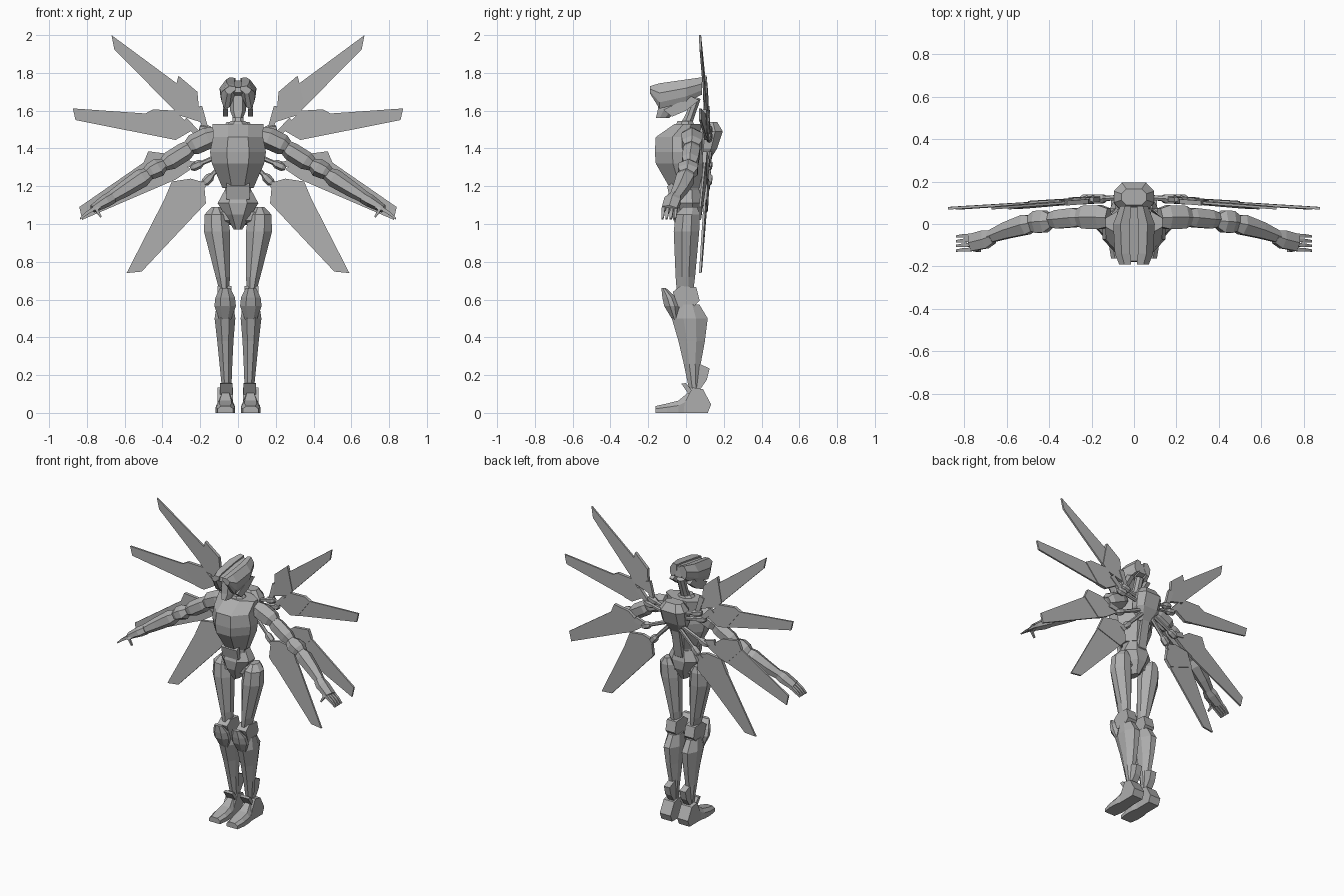
import bpy, bmesh, math
from mathutils import Vector

grey = bpy.data.materials.new("plain grey")
grey.diffuse_color = (0.42, 0.42, 0.42, 1)


def loft(name, rings, mirror=False):
    """Skin a stack of equal-length point rings, cap the ends, optionally mirror in x."""
    bm = bmesh.new()
    rows = [[bm.verts.new(p) for p in r] for r in rings]
    n = len(rows[0])
    for a, b in zip(rows, rows[1:]):
        for i in range(n):
            j = (i + 1) % n
            bm.faces.new((a[i], a[j], b[j], b[i]))
    bm.faces.new(rows[0])
    bm.faces.new(rows[-1])
    bmesh.ops.recalc_face_normals(bm, faces=bm.faces)
    me = bpy.data.meshes.new(name)
    bm.to_mesh(me)
    bm.free()
    me.materials.append(grey)
    ob = bpy.data.objects.new(name, me)
    bpy.context.collection.objects.link(ob)
    if mirror:
        m = ob.modifiers.new("mirror", 'MIRROR')
        m.use_mirror_merge = False
    return ob


def ring(z, x0, x1, y0, y1, fx=0.45, fy=0.4):
    """Horizontal eight-sided section; fx, fy are the flat fractions."""
    cx, cy, hx, hy = (x0 + x1) / 2, (y0 + y1) / 2, (x1 - x0) / 2, (y1 - y0) / 2
    pts = [(fx, -1), (1, -fy), (1, fy), (fx, 1), (-fx, 1), (-1, fy), (-1, -fy), (-fx, -1)]
    return [(cx + hx * a, cy + hy * b, z) for a, b in pts]


def stack(name, secs, mirror=False, fx=0.45, fy=0.4):
    return loft(name, [ring(*s, fx, fy) for s in secs], mirror)


def limb(name, pts, mirror=True, sides=6):
    """Tube through (x, y, z, radius in depth, radius across)."""
    P = [Vector(p[:3]) for p in pts]
    rings = []
    for i, p in enumerate(pts):
        d = (P[min(i + 1, len(P) - 1)] - P[max(i - 1, 0)]).normalized()
        v = d.cross(Vector((0, 1, 0))).normalized()
        u = v.cross(d)
        angs = [2 * math.pi * (k + 0.5) / sides for k in range(sides)]
        rings.append([P[i] + u * p[3] * math.cos(a) + v * p[4] * math.sin(a) for a in angs])
    return loft(name, rings, mirror)


def side_prism(name, prof, x0, x1, mirror=True, taper=0.0):
    """Extrude a (y, z) side profile from x0 to x1 with narrowed flanks."""
    cy = sum(p[0] for p in prof) / len(prof)
    cz = sum(p[1] for p in prof) / len(prof)
    t, e = 1 - taper, (x1 - x0) * 0.22
    def at(x, s):
        return [(x, cy + (y - cy) * s, cz + (z - cz) * s) for y, z in prof]
    return loft(name, [at(x0, t), at(x0 + e, 1), at(x1 - e, 1), at(x1, t)], mirror)


def wing_plate(name, outline, thick):
    """Thin plate from an (x, z) outline, swept forward towards the tip."""
    def depth(x, z):
        return 0.128 - 0.06 * math.hypot(x, z - 1.4)
    rings = [[(x, depth(x, z) + s, z) for x, z in outline] for s in (-thick / 2, thick / 2)]
    return loft(name, rings, True)


# Head: two helmet lobes, centre crest, face, cheeks and neck
lobes = []
for y, zb, zt, w in ((-0.19, 1.69, 1.73, 0.07), (-0.14, 1.61, 1.745, 0.09),
                     (0.0, 1.645, 1.765, 0.098), (0.085, 1.685, 1.777, 0.065)):
    h = zt - zb
    lobes.append([(x * w, y, zb + k * h) for x, k in
                  ((0.2, 0.95), (0.65, 1), (1, 0.62), (0.95, 0.25), (0.8, 0), (0.5, 0.05), (0.2, 0.5))])
loft("helmet_lobe", lobes, True)
side_prism("helmet_crest", [(-0.18, 1.695), (-0.175, 1.722), (0.0, 1.75), (0.08, 1.76), (0.085, 1.69),
                            (-0.05, 1.65)], -0.024, 0.024, False)
stack("face", [(1.56, -0.026, 0.026, -0.16, -0.09), (1.60, -0.042, 0.042, -0.15, -0.05),
               (1.69, -0.045, 0.045, -0.14, 0.03)], fx=0.55)
side_prism("cheek_guard", [(-0.12, 1.605), (-0.075, 1.568), (0.0, 1.60), (0.07, 1.655), (0.03, 1.675)],
           0.052, 0.08)
limb("neck", [(0, -0.01, 1.50, 0.035, 0.035), (0, 0.02, 1.57, 0.026, 0.03),
              (0, 0.055, 1.67, 0.026, 0.03)], False, 8)
stack("neck_collar", [(1.51, -0.07, 0.07, -0.06, 0.05), (1.545, -0.04, 0.04, -0.045, 0.035)])

# Torso: chest shell, belly and pelvis
stack("chest", [(1.53, -0.135, 0.135, -0.06, 0.075), (1.46, -0.132, 0.132, -0.16, 0.09),
                (1.38, -0.148, 0.148, -0.165, 0.10), (1.32, -0.138, 0.138, -0.16, 0.10),
                (1.19, -0.082, 0.082, -0.085, 0.07)], fx=0.4, fy=0.3)
stack("belly", [(1.21, -0.07, 0.07, -0.075, 0.065), (1.13, -0.07, 0.07, -0.075, 0.065)])
side_prism("belly_plate", [(-0.10, 1.20), (-0.07, 1.22), (-0.06, 1.13), (-0.085, 1.13)], -0.06, 0.06, False)
stack("pelvis", [(1.18, -0.07, 0.07, -0.06, 0.07), (1.11, -0.108, 0.108, -0.085, 0.085),
                 (1.05, -0.07, 0.07, -0.08, 0.08), (0.97, -0.022, 0.022, -0.04, 0.04)])
limb("hip_joint", [(0.03, 0, 1.04, 0.045, 0.045), (0.12, 0, 1.04, 0.045, 0.045)])

# Backpack that carries the wings
stack("backpack", [(1.32, -0.045, 0.045, 0.06, 0.115), (1.40, -0.09, 0.09, 0.06, 0.165),
                   (1.49, -0.095, 0.095, 0.06, 0.195), (1.54, -0.06, 0.06, 0.09, 0.165)], fx=0.6)
side_prism("spine_fin", [(0.07, 1.35), (0.12, 1.33), (0.085, 1.14), (0.06, 1.12)], -0.03, 0.03, False)

# Arms
limb("shoulder", [(0.12, 0.03, 1.47, 0.05, 0.045), (0.16, 0.032, 1.455, 0.065, 0.058),
                  (0.235, 0.032, 1.42, 0.062, 0.056), (0.26, 0.03, 1.405, 0.045, 0.04)])
limb("upper_arm", [(0.24, 0.03, 1.415, 0.04, 0.035), (0.28, 0.03, 1.385, 0.052, 0.05),
                   (0.36, 0.022, 1.335, 0.05, 0.05), (0.40, 0.02, 1.31, 0.035, 0.032)])
limb("elbow", [(0.39, 0.015, 1.32, 0.035, 0.03), (0.42, 0.012, 1.30, 0.06, 0.05),
               (0.46, 0.01, 1.28, 0.06, 0.045), (0.49, 0.005, 1.26, 0.04, 0.03)])
limb("forearm", [(0.47, 0.005, 1.268, 0.04, 0.034), (0.51, -0.003, 1.243, 0.054, 0.05),
                 (0.60, -0.03, 1.185, 0.044, 0.042), (0.69, -0.065, 1.128, 0.03, 0.03)])
limb("palm", [(0.665, -0.06, 1.142, 0.036, 0.034), (0.70, -0.072, 1.122, 0.05, 0.034),
              (0.77, -0.088, 1.08, 0.046, 0.022)], sides=6)
for i in range(4):
    y = -0.053 - 0.022 * i
    limb("finger_%d" % (i + 1), [(0.755, y, 1.087, 0.012, 0.014), (0.80, y - 0.003, 1.058, 0.012, 0.012),
                                 (0.835, y - 0.006, 1.028, 0.008, 0.006)], sides=4)
limb("thumb", [(0.72, -0.10, 1.105, 0.014, 0.015), (0.75, -0.122, 1.075, 0.013, 0.013),
               (0.725, -0.125, 1.037, 0.008, 0.007)], sides=4)

# Legs
stack("thigh", [(0.655, 0.047, 0.10, -0.05, 0.04), (0.72, 0.042, 0.118, -0.055, 0.048),
                (0.96, 0.042, 0.18, -0.065, 0.07), (1.05, 0.055, 0.177, -0.055, 0.072),
                (1.09, 0.09, 0.14, -0.015, 0.06)], True, 0.4, 0.35)
side_prism("knee_joint", [(-0.07, 0.64), (-0.03, 0.672), (0.055, 0.665), (0.072, 0.595), (0.03, 0.55),
                          (-0.04, 0.56)], 0.035, 0.108)
knee = []
for z, y0, y1, w in ((0.49, -0.07, -0.04, 0.03), (0.565, -0.115, -0.03, 0.057),
                     (0.61, -0.125, -0.05, 0.052), (0.66, -0.13, -0.105, 0.028)):
    knee.append(ring(z, 0.068 - w, 0.068 + w, y0, y1, 0.45, 0.3))
loft("knee_pad", knee, True)
stack("shin", [(0.13, 0.035, 0.085, 0.015, 0.07), (0.26, 0.03, 0.098, -0.012, 0.078),
               (0.38, 0.024, 0.11, -0.04, 0.10), (0.50, 0.014, 0.124, -0.075, 0.115),
               (0.575, 0.025, 0.112, -0.045, 0.07)], True, 0.4, 0.35)
side_prism("ankle_spur", [(0.06, 0.265), (0.125, 0.235), (0.11, 0.175), (0.065, 0.11), (0.04, 0.14)],
           0.038, 0.082)

# Feet: heel block, wedge toe and raised instep guard
side_prism("heel", [(-0.02, 0.0), (0.115, 0.0), (0.133, 0.045), (0.09, 0.125), (0.035, 0.135), (0.0, 0.07)],
           0.026, 0.108)
toe = [(0.02, 0.032, 0.1, 0.115), (-0.04, 0.018, 0.116, 0.065), (-0.10, 0.016, 0.118, 0.05),
       (-0.162, 0.026, 0.108, 0.036)]
loft("toe", [[(a, y, 0), (b, y, 0), (b, y, h * 0.6), (b - 0.018, y, h), (a + 0.018, y, h), (a, y, h * 0.6)]
             for y, a, b, h in toe], True)
side_prism("instep_guard", [(-0.025, 0.155), (0.0, 0.158), (0.045, 0.10), (0.02, 0.09)], 0.03, 0.095)

# Wings: four tapered blades a side, each with a thicker root cover and an arm
wings = [
    [(0.67, 2.0), (0.655, 1.925), (0.31, 1.575), (0.20, 1.54), (0.215, 1.70), (0.315, 1.785), (0.325, 1.745)],
    [(0.875, 1.612), (0.86, 1.55), (0.33, 1.445), (0.235, 1.50), (0.335, 1.60), (0.45, 1.607), (0.49, 1.585)],
    [(0.84, 1.09), (0.825, 1.022), (0.33, 1.235), (0.25, 1.29), (0.36, 1.37), (0.475, 1.385), (0.50, 1.325)],
    [(0.59, 0.74), (0.51, 0.748), (0.17, 1.11), (0.18, 1.22), (0.25, 1.24), (0.35, 1.225), (0.39, 1.13)],
]
elbows = [(0.17, 1.50), (0.20, 1.465), (0.22, 1.31), (0.16, 1.235)]
roots = [(0.06, 1.47), (0.07, 1.44), (0.06, 1.38), (0.04, 1.36)]
for i, (w, e, r) in enumerate(zip(wings, elbows, roots)):
    wing_plate("wing_blade_%d" % (i + 1), w, 0.012)
    # cover spans the root and ends a short way along the leading edge
    lower = tuple(a + (b - a) * 0.12 for a, b in zip(w[2], w[1]))
    wing_plate("wing_cover_%d" % (i + 1), [w[6], lower, w[2], w[3], w[4], w[5]], 0.022)
    mid = [(a + b) / 2 for a, b in zip(w[3], w[4])] if i != 3 else [0.2, 1.19]
    k = Vector((e[0], 0.118, e[1]))
    root = Vector((r[0], 0.125, r[1]))
    d = (k - root).normalized() * 0.035
    limb("wing_arm_%d" % (i + 1), [(*root, 0.014, 0.014), (*k, 0.012, 0.012)])
    limb("wing_knuckle_%d" % (i + 1), [(*(k - d), 0.014, 0.014), (*(k - d * 0.5), 0.024, 0.024),
                                       (*(k + d * 0.5), 0.024, 0.024), (*(k + d), 0.014, 0.014)])
    limb("wing_link_%d" % (i + 1), [(*k, 0.016, 0.02), (mid[0], 0.115, mid[1], 0.014, 0.026)], sides=4)
